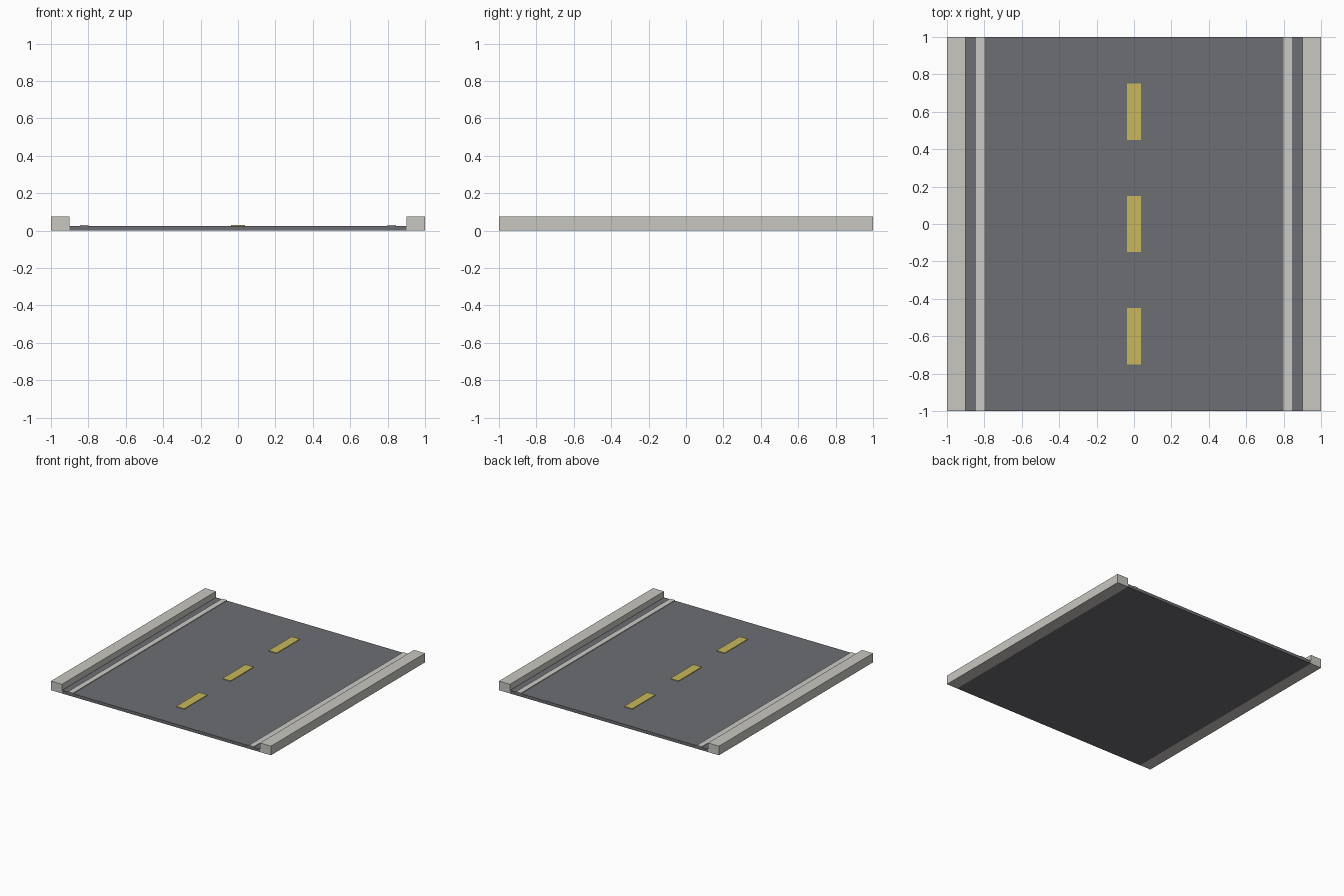
import bpy

if "Cube" in bpy.data.objects:
    bpy.data.objects.remove(bpy.data.objects["Cube"])


def srgb(r, g, b):
    def lin(c):
        c /= 255
        return c / 12.92 if c <= 0.04045 else ((c + 0.055) / 1.055) ** 2.4
    return (lin(r), lin(g), lin(b), 1)


def material(name, rgb):
    m = bpy.data.materials.new(name)
    m.diffuse_color = srgb(*rgb)
    m.use_nodes = True
    m.node_tree.nodes["Principled BSDF"].inputs["Base Color"].default_value = m.diffuse_color
    return m


asphalt = material("asphalt grey", (109, 110, 115))
concrete = material("concrete", (200, 199, 192))
white = material("line white", (203, 202, 197))
yellow = material("dash yellow", (200, 184, 92))


def box(name, x, y, z, mat):
    """Box from (min, max) ranges on each axis."""
    bpy.ops.mesh.primitive_cube_add(
        size=1, location=[(a + b) / 2 for a, b in (x, y, z)])
    ob = bpy.context.object
    ob.name = name
    ob.scale = [b - a for a, b in (x, y, z)]
    bpy.ops.object.transform_apply(location=False, rotation=False, scale=True)
    ob.data.materials.append(mat)
    return ob


ROAD_TOP = 0.025
LINE_TOP = 0.03

# Road slab between the kerbs
box("road_surface", (-0.9, 0.9), (-1, 1), (0, ROAD_TOP), asphalt)

# Kerbs and edge lines on both sides
for side, s in (("left", -1), ("right", 1)):
    box("kerb_" + side, sorted((s * 0.9, s)), (-1, 1), (0, 0.075), concrete)
    box("edge_line_" + side, sorted((s * 0.8, s * 0.845)), (-1, 1),
        (ROAD_TOP - 0.003, LINE_TOP), white)

# Dashed centre line
for i, y in enumerate((-0.6, 0, 0.6)):
    box(f"centre_dash_{i + 1}", (-0.0375, 0.0375), (y - 0.15, y + 0.15),
        (ROAD_TOP - 0.003, LINE_TOP), yellow)
